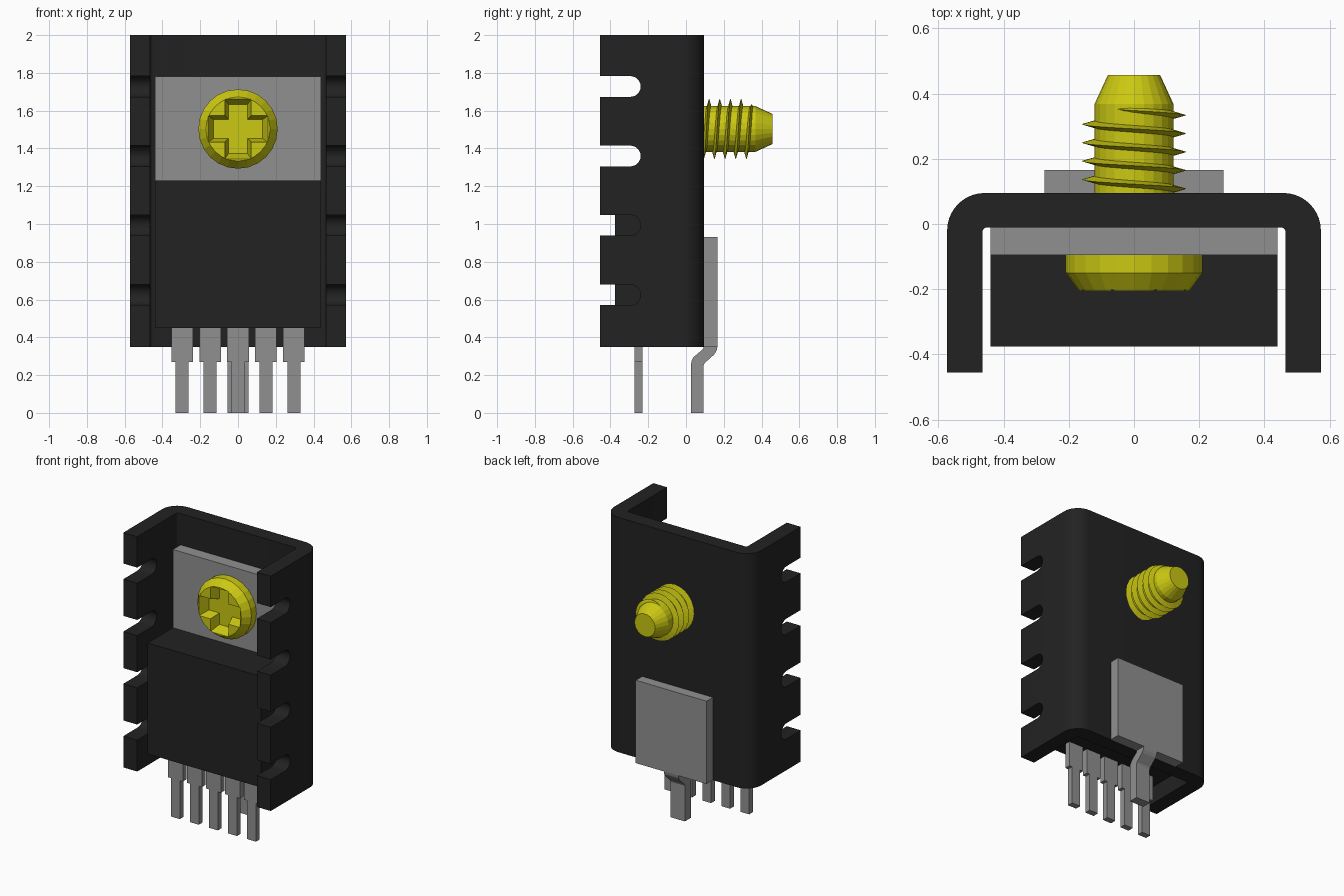
import bpy, bmesh, math
from mathutils import Vector

if "Cube" in bpy.data.objects:
    bpy.data.objects.remove(bpy.data.objects["Cube"], do_unlink=True)


def material(name, rgb):
    m = bpy.data.materials.new(name)
    m.use_nodes = True
    m.diffuse_color = (*rgb, 1)
    m.node_tree.nodes["Principled BSDF"].inputs["Base Color"].default_value = (*rgb, 1)
    return m


BLACK = material("black", (0.016, 0.016, 0.016))
GREY = material("tin grey", (0.28, 0.28, 0.28))
YELLOW = material("yellow zinc", (0.60, 0.58, 0.006))


def make(name, bm, mat):
    bmesh.ops.recalc_face_normals(bm, faces=bm.faces[:])
    me = bpy.data.meshes.new(name)
    bm.to_mesh(me)
    bm.free()
    ob = bpy.data.objects.new(name, me)
    bpy.context.collection.objects.link(ob)
    me.materials.append(mat)
    return ob


def prism(bm, points, axis, lo, hi):
    """Extrude a 2D outline along an axis: (x,y) for Z, (x,z) for Y, (y,z) for X."""
    put = {"X": lambda a, b, c: (c, a, b),
           "Y": lambda a, b, c: (a, c, b),
           "Z": lambda a, b, c: (a, b, c)}[axis]
    face = bm.faces.new([bm.verts.new(put(a, b, lo)) for a, b in points])
    new = bmesh.ops.extrude_face_region(bm, geom=[face])["geom"]
    move = Vector(put(0, 0, hi - lo))
    bmesh.ops.translate(bm, vec=move, verts=[g for g in new if isinstance(g, bmesh.types.BMVert)])


def box(name, x, y, z, mat):
    bm = bmesh.new()
    prism(bm, [(x[0], y[0]), (x[1], y[0]), (x[1], y[1]), (x[0], y[1])], "Z", *z)
    return make(name, bm, mat)


def arc(cx, cy, r, start, end, n):
    return [(cx + r * math.cos(math.radians(start + (end - start) * i / n)),
             cy + r * math.sin(math.radians(start + (end - start) * i / n))) for i in range(n + 1)]


def subtract(ob, cutter):
    mod = ob.modifiers.new("cut", "BOOLEAN")
    mod.operation, mod.solver, mod.object = "DIFFERENCE", "EXACT", cutter
    select(ob)
    bpy.ops.object.modifier_apply(modifier=mod.name)
    bpy.data.objects.remove(cutter, do_unlink=True)


def select(ob):
    bpy.ops.object.select_all(action="DESELECT")
    ob.select_set(True)
    bpy.context.view_layer.objects.active = ob


# Heatsink: U channel with slotted side walls
half = [(0.465, -0.455), (0.573, -0.455)] + arc(0.458, -0.02, 0.115, 0, 90, 10)
inner = arc(0.449, -0.026, 0.016, 90, 0, 4)
right_side = inner + half
left_side = [(-x, y) for x, y in reversed(right_side)]
bm = bmesh.new()
prism(bm, right_side + left_side, "Z", 0.35, 2.0)
heatsink = make("heatsink", bm, BLACK)

bm = bmesh.new()
for z in (0.625, 0.993, 1.36, 1.728):
    slot = [(-0.6, z - 0.055)] + arc(-0.295, z, 0.055, -90, 90, 12) + [(-0.6, z + 0.055)]
    prism(bm, slot, "X", -0.7, 0.7)
subtract(heatsink, make("slot_cutter", bm, BLACK))
select(heatsink)
bpy.ops.object.shade_smooth_by_angle(angle=math.radians(30))

# Transistor: moulded body, metal tab and five stepped legs
box("transistor_body", (-0.44, 0.44), (-0.375, -0.01), (0.45, 1.23), BLACK)
box("transistor_tab", (-0.44, 0.44), (-0.095, -0.01), (1.23, 1.78), GREY)
for i in range(5):
    x = (i - 2) * 0.148
    leg_half = [(0.034, 0), (0.034, 0.27), (0.057, 0.27), (0.057, 0.45)]
    outline = [(x + a, z) for a, z in leg_half] + [(x - a, z) for a, z in reversed(leg_half)]
    bm = bmesh.new()
    prism(bm, outline, "Y", -0.272, -0.23)
    make(f"transistor_leg_{i + 1}", bm, GREY)

# Solder anchor on the back: plate and cranked foot
box("anchor_plate", (-0.275, 0.275), (0.095, 0.166), (0.35, 0.932), GREY)
foot = [(0.026, 0), (0.092, 0), (0.092, 0.25), (0.098, 0.263), (0.15, 0.31), (0.162, 0.33),
        (0.166, 0.35), (0.095, 0.35), (0.09, 0.338), (0.04, 0.295), (0.029, 0.275), (0.026, 0.25)]
bm = bmesh.new()
prism(bm, foot, "X", -0.056, 0.056)
make("anchor_foot", bm, GREY)

# Screw: turned head and shank along y
SCREW_Z = 1.503


def lathe(name, profile, n, mat):
    bm = bmesh.new()
    rings = [[bm.verts.new((r * math.cos(math.tau * k / n), y, SCREW_Z + r * math.sin(math.tau * k / n)))
              for k in range(n)] for r, y in profile]
    for a, b in zip(rings, rings[1:]):
        for k in range(n):
            bm.faces.new((a[k], a[(k + 1) % n], b[(k + 1) % n], b[k]))
    bm.faces.new(rings[0])
    bm.faces.new(rings[-1])
    return make(name, bm, mat)


head = lathe("screw_head", [(0.17, -0.205), (0.21, -0.15), (0.21, -0.095)], 24, YELLOW)
lathe("screw_shank", [(0.121, -0.1), (0.121, 0.368), (0.08, 0.457)], 24, YELLOW)


# Tapered cross recess in the head
def cross(length, width):
    quarter = [(length, -width), (length, width), (width, width)]
    pts = []
    for q in range(4):
        c, s = round(math.cos(q * math.pi / 2)), round(math.sin(q * math.pi / 2))
        pts += [(c * a - s * b, s * a + c * b) for a, b in quarter]
    return pts


bm = bmesh.new()
rings = [[bm.verts.new((a, y, SCREW_Z + b)) for a, b in cross(l, w)]
         for l, w, y in ((0.163, 0.073, -0.215), (0.13, 0.05, -0.135))]
for k in range(12):
    bm.faces.new((rings[0][k], rings[0][(k + 1) % 12], rings[1][(k + 1) % 12], rings[1][k]))
for ring in rings:
    bm.faces.new(ring)
subtract(head, make("recess_cutter", bm, YELLOW))

# Helical thread: thin triangular ridge that fades out at the end
bm = bmesh.new()
turns, per_turn, pitch = 4.85, 24, 0.0565
steps = int(turns * per_turn)
prev = None
for i in range(steps + 1):
    t = math.tau * (i / per_turn - 0.5)
    y = 0.108 + pitch * t / math.tau
    fade = min(1, (steps - i) / 8)
    crest = 0.119 + 0.041 * fade
    ring = [bm.verts.new((r * math.cos(t), y + dy, SCREW_Z + r * math.sin(t)))
            for r, dy in ((0.112, -0.013), (crest, 0), (0.112, 0.013))]
    if prev:
        for k in range(3):
            bm.faces.new((prev[k], prev[(k + 1) % 3], ring[(k + 1) % 3], ring[k]))
    else:
        bm.faces.new(ring)
    prev = ring
bm.faces.new(prev)
make("screw_thread", bm, YELLOW)
